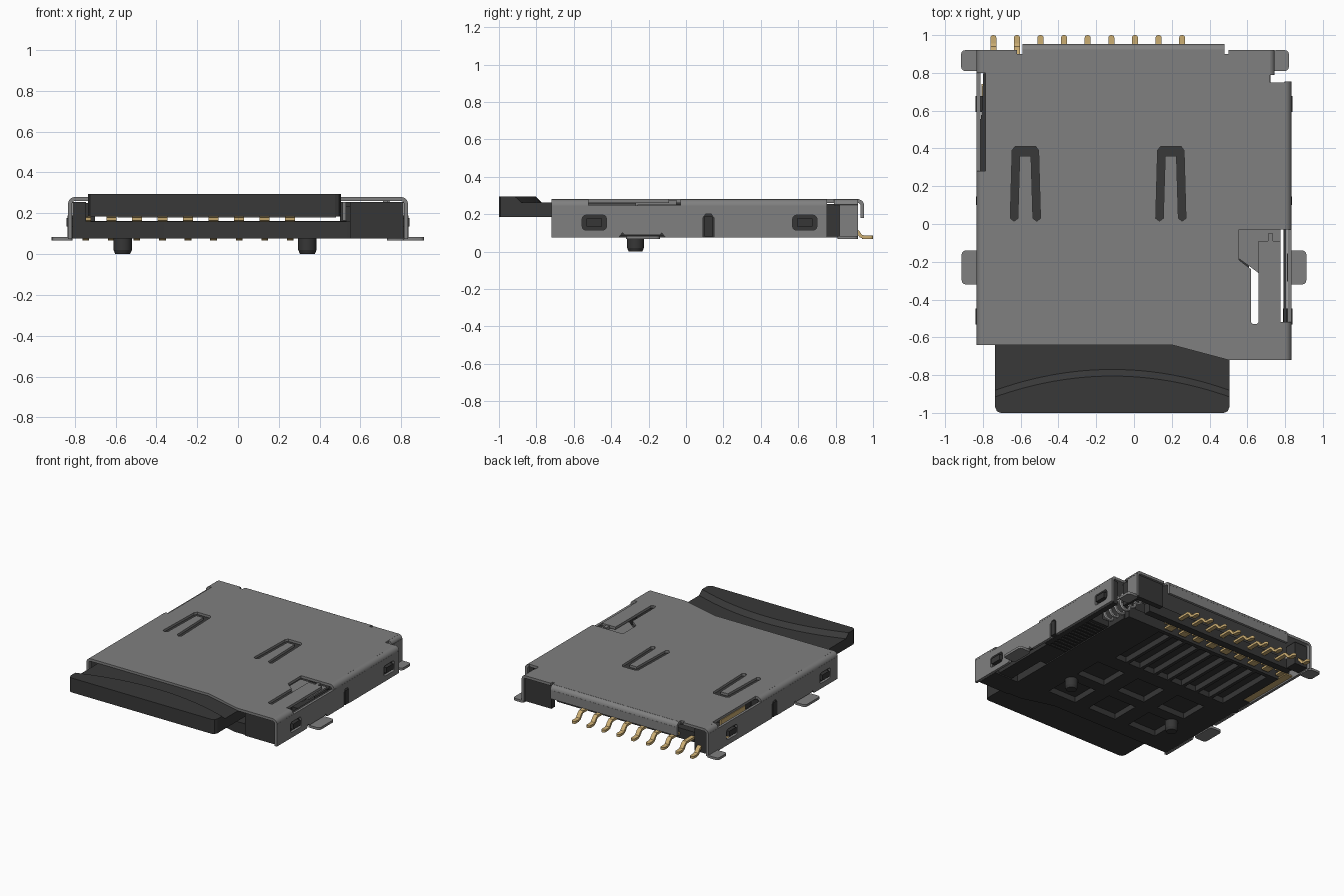
import bpy, bmesh, math
from mathutils import Matrix, Vector

cube = bpy.data.objects.get("Cube")
if cube:
    bpy.data.objects.remove(cube, do_unlink=True)


def material(name, rgb):
    m = bpy.data.materials.new(name)
    m.use_nodes = True
    m.diffuse_color = (*rgb, 1)
    m.node_tree.nodes["Principled BSDF"].inputs["Base Color"].default_value = (*rgb, 1)
    return m


METAL = material("shell grey", (0.215, 0.215, 0.215))
PLASTIC = material("housing black", (0.037, 0.037, 0.037))
CARD = material("card black", (0.04, 0.04, 0.04))
GOLD = material("contact gold", (0.6, 0.42, 0.17))
STEEL = material("spring steel", (0.5, 0.5, 0.5))

# Local (u, v, w) to world, for sheets facing along each axis
FRAMES = {
    "z": Matrix.Identity(4),
    "x": Matrix(((0, 0, 1, 0), (1, 0, 0, 0), (0, 1, 0, 0), (0, 0, 0, 1))),
    "y": Matrix(((1, 0, 0, 0), (0, 0, -1, 0), (0, 1, 0, 0), (0, 0, 0, 1))),
}


def finish(name, me, mat, angle=35):
    me.materials.clear()
    me.materials.append(mat)
    me.shade_smooth()
    me.set_sharp_from_angle(angle=math.radians(angle))
    ob = bpy.data.objects.new(name, me)
    bpy.context.scene.collection.objects.link(ob)


def from_curve(name, cu, mat, matrix):
    tmp = bpy.data.objects.new(name + "_curve", cu)
    bpy.context.scene.collection.objects.link(tmp)
    me = bpy.data.meshes.new_from_object(tmp)
    bpy.data.objects.remove(tmp, do_unlink=True)
    me.transform(matrix)
    bm = bmesh.new()
    bm.from_mesh(me)
    bmesh.ops.remove_doubles(bm, verts=bm.verts, dist=0.0002)
    bmesh.ops.recalc_face_normals(bm, faces=bm.faces)
    bm.to_mesh(me)
    bm.free()
    finish(name, me, mat)


def plate(name, loops, lo, hi, mat, axis="z"):
    """Flat sheet from an outline and optional hole outlines."""
    cu = bpy.data.curves.new(name, "CURVE")
    cu.dimensions, cu.fill_mode, cu.extrude = "2D", "BOTH", (hi - lo) / 2
    for pts in loops:
        sp = cu.splines.new("POLY")
        sp.points.add(len(pts) - 1)
        for p, (u, v) in zip(sp.points, pts):
            p.co = (u, v, 0, 1)
        sp.use_cyclic_u = True
    sign = -1 if axis == "y" else 1
    from_curve(name, cu, mat, FRAMES[axis] @ Matrix.Translation((0, 0, sign * (lo + hi) / 2)))


def rect(u0, u1, v0, v1):
    return [(u0, v0), (u1, v0), (u1, v1), (u0, v1)]


def rounded(u0, u1, v0, v1, r=0.02):
    pts = []
    for i, (cu, cv) in enumerate(rect(u0 + r, u1 - r, v0 + r, v1 - r)):
        for k in range(4):
            a = math.pi * (1 + i / 2 + k / 6)
            pts.append((cu + r * math.cos(a), cv + r * math.sin(a)))
    return pts


def box(name, x0, x1, y0, y1, z0, z1, mat):
    plate(name, [rect(x0, x1, y0, y1)], z0, z1, mat)


def ribbon(name, path, lo, hi, t, mat, axis):
    """Bent strip: a path thickened in its plane, then extruded along the axis."""
    path = [Vector(p) for p in path]
    sides = ([], [])
    for i, p in enumerate(path):
        d = (path[min(i + 1, len(path) - 1)] - path[max(i - 1, 0)]).normalized()
        n = Vector((-d.y, d.x)) * t / 2
        sides[0].append(tuple(p + n))
        sides[1].append(tuple(p - n))
    plate(name, [sides[0] + sides[1][::-1]], lo, hi, mat, axis)


def bend(name, edge, lo, hi, axis, side=1, r=0.025):
    arc = [(edge - side * r * (1 - math.sin(a)), 0.27 - r * (1 - math.cos(a)))
           for a in (k * math.pi / 10 for k in range(6))]
    ribbon(name, arc, lo, hi, 0.02, METAL, axis)


# Shell top: stepped outline with the side window, left slot and two U slots
outline = [(-.8, -.64), (.2, -.64), (.5, -.72), (.8, -.72), (.8, -.52), (.775, -.52),
           (.775, -.09), (.66, -.09), (.66, -.52), (.65, -.53), (.63, -.53), (.62, -.52),
           (.62, -.24), (.555, -.19), (.555, -.03), (.8, -.03), (.8, .75), (.72, .75),
           (.72, .92), (.5, .92), (.5, .9), (.48, .9), (.48, .925), (-.59, .925), (-.59, .9),
           (-.62, .9), (-.62, .92), (-.8, .92), (-.8, .8), (-.785, .8), (-.785, .28), (-.8, .28)]


def u_slot(c):
    half = [(.08, .03), (.07, .39), (.055, .41)]
    inner = [(.03, .36), (.04, .03), (.06, .015)]
    right = half + [(-u, v) for u, v in reversed(half)]
    return [(c + u, v) for u, v in right + [(-u, v) for u, v in reversed(inner)] + inner]


plate("shell_top", [outline, u_slot(-.575), u_slot(.195)], .26, .28, METAL)

# Shell sides: latch windows, arched notch and rounded top bends
for side, label, front, back in ((1, "left", -.72, .755), (-1, "right", -.64, .92)):
    notch = [(.09, .075), (.09, .18), (.105, .2), (.135, .2), (.15, .18), (.15, .075)]
    foot = [(-.36, .075), (-.34, .1), (-.33, .09), (-.14, .09), (-.13, .1), (-.11, .075)]
    wall = [(front, .075)] + foot + notch + [(back, .075), (back, .246), (front, .246)]
    holes = [rounded(y - .065, y + .065, .115, .195) for y in (-.49, .635)]
    mid = side * .823
    plate(label + "_shell_wall", [wall] + holes, mid - .01, mid + .01, METAL, "x")
    spans = ((front, -.52), (-.03, back)) if side > 0 else ((front, .28), (.8, back))
    for i, (a, b) in enumerate(spans):
        bend(f"{label}_shell_bend_{i}", mid, a, b, "y", side)
    for y in (-.49, .635):
        box(label + "_latch", *sorted((side * .79, side * .84)), y - .042, y + .042, .135, .178, PLASTIC)
    box(label + "_notch_fill", *sorted((side * .79, side * .836)), .1, .145, .08, .19, PLASTIC)
    # Solder tabs
    plate(label + "_mid_tab", [rounded(*sorted((side * .81, side * .912)), -.32, -.14)], .066, .084, METAL)
    tab = (.73, .82) if side > 0 else (-.915, -.815)
    plate(label + "_rear_tab", [rounded(*tab, .81, .92)], .066, .084, METAL)

# Rear shell: narrow left wall and folded back flap
plate("rear_left_shell_wall", [rect(.82, .92, .08, .25)], .725, .745, METAL, "x")
bend("rear_left_shell_bend", .735, .79, .92, "y", 1, .02)
bend("back_flap_bend", .943, -.59, .48, "x")
plate("back_flap", [rect(-.59, .48, .18, .246)], .933, .953, METAL, "y")

# Bent metal seen in the side window, and the card guide spring
plate("window_fold", [[(.55, -.18), (.62, -.23), (.66, -.26), (.775, -.26), (.775, -.03), (.55, -.03)]],
      .238, .252, METAL)
box("window_rib", .71, .735, -.27, -.05, .22, .276, METAL)
box("window_side_strip", .792, .808, -.53, -.03, .1, .24, PLASTIC)
box("guide_spring", .512, .53, -.64, .3, .165, .255, METAL)

# Housing floor: solid upper layer, lower layer with pads and contact grooves
PITCH = .125
pins = [-.745 + PITCH * i for i in range(9)]
pads = [rect(x - .12, x + .12, y - .11, y + .11) for x in (.24, -.12, -.48) for y in (-.07, -.38)]
grooves = [rect(x - .05, x + .05, .16, .63) for x in pins[1:]]
floor = [(-.81, -.62), (.2, -.62), (.45, -.69), (.6, -.69), (.6, .66), (-.75, .66), (-.75, .28), (-.81, .28)]
plate("floor_top", [floor], .12, .16, PLASTIC)
plate("floor_underside", [floor] + pads + grooves, .076, .12, PLASTIC)

# Housing walls, rails and rear blocks
box("right_rail", -.81, -.745, -.62, .28, .076, .255, PLASTIC)
box("right_rear_block", -.81, -.7, .81, .9, .08, .25, PLASTIC)
box("left_rear_block", .5, .722, .87, .91, .08, .255, PLASTIC)
box("left_rear_side", .7, .722, .74, .87, .08, .255, PLASTIC)
box("left_front_block", .55, .81, -.7, -.53, .076, .255, PLASTIC)
box("left_inner_rail", .53, .61, -.53, .62, .076, .236, PLASTIC)
box("left_bay_floor", .66, .775, -.53, .45, .085, .13, PLASTIC)
box("left_bay_bridge", .61, .66, -.22, .45, .085, .13, PLASTIC)
box("left_outer_rail", .77, .81, 0, .74, .076, .255, PLASTIC)
box("contact_bar", -.75, .53, .745, .8, .085, .162, PLASTIC)

# Ejector slider with comb ribs, and its coil spring
box("slider", .66, .77, -.02, .45, .13, .23, PLASTIC)
for i in range(12):
    box("slider_rib", .62, .77, i * .037, .016 + i * .037, .076, .1, PLASTIC)
cu = bpy.data.curves.new("coil", "CURVE")
cu.dimensions, cu.bevel_depth, cu.bevel_resolution = "3D", .011, 1
sp = cu.splines.new("POLY")
STEPS = 84
sp.points.add(STEPS)
for i, p in enumerate(sp.points):
    a = i * math.tau / 14
    p.co = (.65 + .055 * math.cos(a), .46 + .35 * i / STEPS, .16 + .055 * math.sin(a), 1)
from_curve("eject_spring", cu, STEEL, Matrix.Identity(4))

# Locating pegs
for x in (-.565, .34):
    bm = bmesh.new()
    for r, z, h in ((.036, .01, .02), (.045, .0525, .065)):
        bmesh.ops.create_cone(bm, cap_ends=True, segments=24, radius1=r, radius2=.045, depth=h,
                              matrix=Matrix.Translation((x, -.27, z)))
    me = bpy.data.meshes.new("peg")
    bm.to_mesh(me)
    bm.free()
    finish("locating_peg", me, PLASTIC)

# Contacts: rounded foot, riser, wider sprung arm and root
for x in pins:
    plate("contact_foot", [rounded(x - .016, x + .016, .94, 1, .014)], .067, .085, GOLD)
    tail = [(.955, .076), (.935, .083), (.915, .11), (.9, .122), (.79, .122)]
    ribbon("contact_tail", tail, x - .016, x + .016, .018, GOLD, "x")
    arm = [(.8, .122), (.72, .122), (.6, .17), (.5, .178), (.44, .172)]
    ribbon("contact_arm", arm, x - .024, x + .024, .014, GOLD, "x")
    box("contact_root", x - .03, x + .03, .67, .73, .09, .105, GOLD)

# Card detect switch along the right slot: flat strip, upright blade and cover
box("detect_strip", -.808, -.752, .28, .74, .082, .092, GOLD)
box("detect_blade", -.784, -.774, .4, .7, .15, .255, GOLD)
plate("detect_cover", [[(-.812, .28), (-.785, .28), (-.785, .8), (-.798, .8), (-.806, .6), (-.812, .55)]],
      .14, .2, PLASTIC)

# Card: lofted across, with an arched grip ridge at the front
bm = bmesh.new()
N, X0, X1 = 24, -.735, .505
xs = [X0, X0 + .01, X0 + .03] + [X0 + (X1 - X0) * i / N for i in range(2, N - 1)] + [X1 - .03, X1 - .01, X1]
rings = []
for x in xs:
    d = min(x - X0, X1 - x)
    front = -1 + .03 - math.sqrt(max(0, .03 ** 2 - max(0, .03 - d) ** 2))
    drop = .11 * ((2 * x - X0 - X1) / (X1 - X0)) ** 2
    prof = [(front, .185), (front, .295), (-.805 - drop, .295), (-.77 - drop, .262), (.62, .262), (.62, .185)]
    rings.append([bm.verts.new((x, y, z)) for y, z in prof])
for a, b in zip(rings, rings[1:]):
    for i in range(len(a)):
        j = (i + 1) % len(a)
        bm.faces.new((a[i], a[j], b[j], b[i]))
bm.faces.new(rings[0])
bm.faces.new(rings[-1])
bmesh.ops.recalc_face_normals(bm, faces=bm.faces)
me = bpy.data.meshes.new("memory_card")
bm.to_mesh(me)
bm.free()
finish("memory_card", me, CARD, 20)
